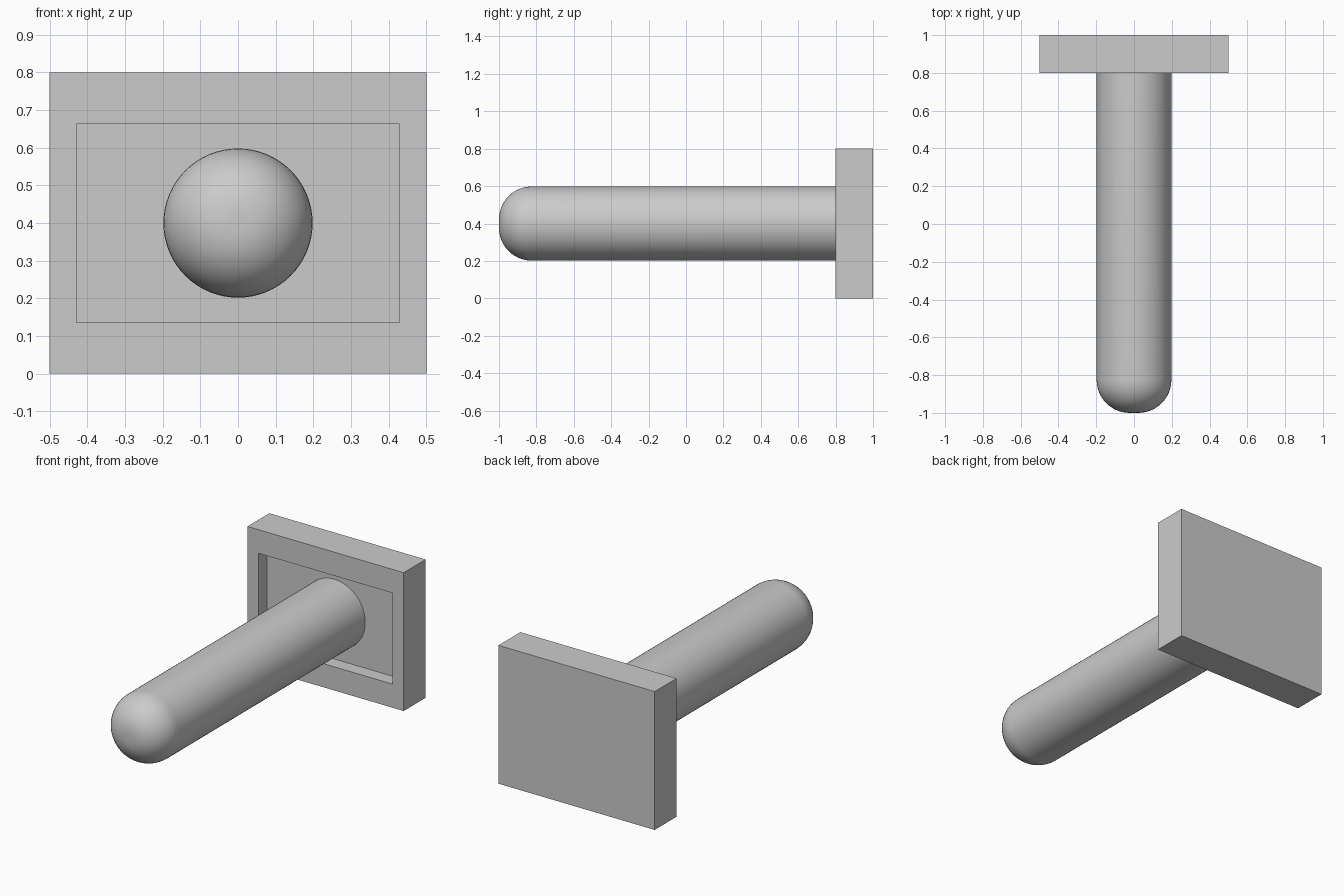
import bpy
import bmesh
import math
from mathutils import Matrix, Vector

if "Cube" in bpy.data.objects:
    bpy.data.objects.remove(bpy.data.objects["Cube"])

CENTRE_Z = 0.4


def add_object(name, bm):
    bmesh.ops.recalc_face_normals(bm, faces=bm.faces)
    mesh = bpy.data.meshes.new(name)
    bm.to_mesh(mesh)
    bm.free()
    obj = bpy.data.objects.new(name, mesh)
    bpy.context.collection.objects.link(obj)
    return obj


# Mounting plate with a shallow rectangular recess in its front face
bm = bmesh.new()
bmesh.ops.create_cube(bm, size=1, matrix=Matrix.Translation((0, 0.9, CENTRE_Z))
                      @ Matrix.Diagonal((1.0, 0.2, 0.8, 1)))
bm.normal_update()
front = min(bm.faces, key=lambda f: f.calc_center_median().y)
bmesh.ops.inset_region(bm, faces=[front], thickness=0.1)
bmesh.ops.scale(bm, vec=(1, 1, 0.8), verts=front.verts,
                space=Matrix.Translation((0, 0, -CENTRE_Z)))
floor = bmesh.ops.extrude_discrete_faces(bm, faces=[front])["faces"][0]
bmesh.ops.translate(bm, vec=(0, 0.08, 0), verts=floor.verts)
add_object("mounting_plate", bm)

# Round peg: profile with a filleted tip, spun about the y axis
RADIUS, FILLET, STEPS = 0.198, 0.175, 12
profile = [Vector((0, -1, CENTRE_Z))]
for i in range(STEPS + 1):
    a = math.pi / 2 * i / STEPS
    profile.append(Vector((RADIUS - FILLET + FILLET * math.sin(a),
                           -1 + FILLET - FILLET * math.cos(a), CENTRE_Z)))
profile += [Vector((RADIUS, 0.89, CENTRE_Z)), Vector((0, 0.89, CENTRE_Z))]

bm = bmesh.new()
verts = [bm.verts.new(p) for p in profile]
edges = [bm.edges.new(pair) for pair in zip(verts, verts[1:])]
bmesh.ops.spin(bm, geom=verts + edges, cent=(0, 0, CENTRE_Z), axis=(0, 1, 0),
               angle=math.tau, steps=64, use_duplicate=False)
bmesh.ops.remove_doubles(bm, verts=bm.verts, dist=0.0001)
peg = add_object("peg", bm)

bpy.context.view_layer.objects.active = peg
peg.select_set(True)
bpy.ops.object.shade_smooth_by_angle(angle=math.radians(35))
